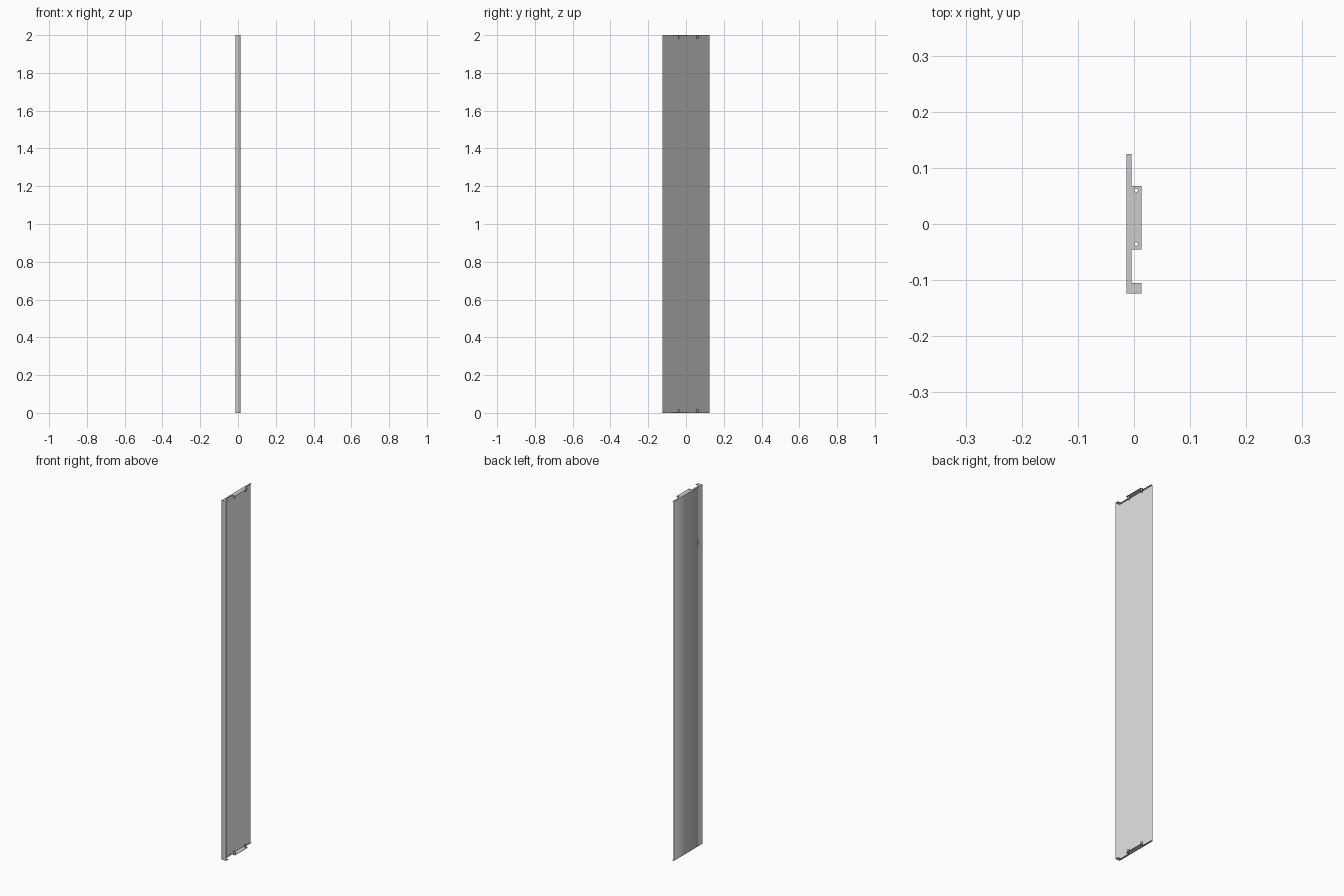
import bpy, math

if "Cube" in bpy.data.objects:
    bpy.data.objects.remove(bpy.data.objects["Cube"])

T = 0.0015                      # sheet thickness
H = 2.0                         # panel height
X0, XF, X1 = -0.0135, -0.0045, 0.0135   # outer face, flange edge, tab edge
Y0, Y1 = -0.124, 0.125
PINS = [(0.004, -0.036), (0.004, 0.060)]


def circle(cx, cy, r, n=12):
    return [(cx + r * math.cos(2 * math.pi * i / n),
             cy + r * math.sin(2 * math.pi * i / n)) for i in range(n)]


def extrude_outline(name, loops, z0, z1):
    """Extrude a filled outline (extra loops are holes) from z0 to z1."""
    cu = bpy.data.curves.new(name, 'CURVE')
    cu.dimensions = '2D'
    cu.fill_mode = 'BOTH'
    cu.extrude = (z1 - z0) / 2
    for pts in loops:
        sp = cu.splines.new('POLY')
        sp.points.add(len(pts) - 1)
        for p, (x, y) in zip(sp.points, pts):
            p.co = (x, y, 0, 1)
        sp.use_cyclic_u = True
    ob = bpy.data.objects.new(name, cu)
    ob.location.z = (z0 + z1) / 2
    bpy.context.collection.objects.link(ob)
    bpy.ops.object.select_all(action='DESELECT')
    ob.select_set(True)
    bpy.context.view_layer.objects.active = ob
    bpy.ops.object.convert(target='MESH')
    return bpy.context.object


# Folded sheet: wide face with one side flange
extrude_outline("panel_sheet", [[
    (X0, Y0), (X1, Y0), (X1, Y0 + T), (X0 + T, Y0 + T),
    (X0 + T, Y1), (X0, Y1)]], T, H - T)

# End flange outline: narrow strip, corner tab and wide centre tab
flange = [(X0, Y0), (X1, Y0), (X1, -0.105), (XF, -0.105),
          (XF, -0.045), (X1, -0.045), (X1, 0.068), (XF, 0.068),
          (XF, Y1), (X0, Y1)]
holes = [circle(x, y, 0.003) for x, y in PINS]

for end, z0, z1, s0, s1 in (("bottom", 0, T, T, 0.018),
                            ("top", H - T, H, H - 0.018, H - T)):
    extrude_outline(end + "_flange", [flange] + holes, z0, z1)
    # Fixing sleeves on the inner side of each tab
    for i, (x, y) in enumerate(PINS):
        extrude_outline(f"{end}_sleeve_{i + 1}",
                        [circle(x, y, 0.005), circle(x, y, 0.003)], s0, s1)
